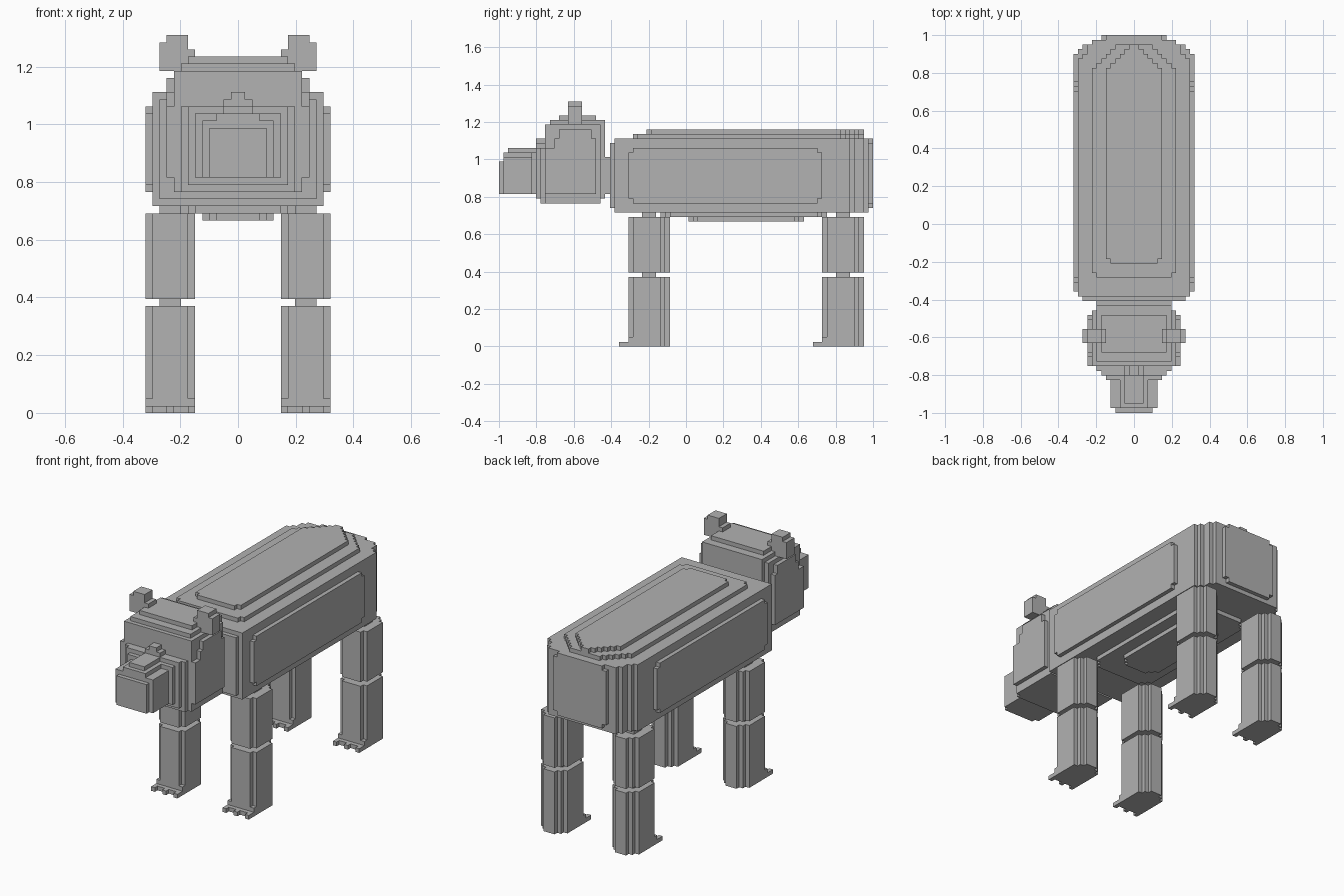
import bpy, bmesh, math

if "Cube" in bpy.data.objects:
    bpy.data.objects.remove(bpy.data.objects["Cube"])

V = 2 / 81  # cube size; x counts from the centre, y from the front, z from the ground

fur = bpy.data.materials.new("grey_fur")
fur.diffuse_color = (0.445, 0.445, 0.445, 1)
fur.use_nodes = True
fur.node_tree.nodes["Principled BSDF"].inputs["Base Color"].default_value = fur.diffuse_color


def box(cells, x0, x1, y0, y1, z0, z1):
    cells.update((x, y, z) for x in range(x0, x1)
                 for y in range(y0, y1) for z in range(z0, z1))


def slab(cells, hw, y0, y1, z0, z1):
    box(cells, -hw, hw, y0, y1, z0, z1)


def mirrored(cells):
    return {(-1 - x, y, z) for x, y, z in cells}


def build(name, cells):
    """Skin a set of cubes with only its exposed faces."""
    bm = bmesh.new()
    verts = {}

    def vert(p):
        if p not in verts:
            verts[p] = bm.verts.new((p[0] * V, p[1] * V - 1, p[2] * V))
        return verts[p]

    for c in cells:
        for a in range(3):
            for s in (0, 1):
                n = list(c)
                n[a] += 2 * s - 1
                if tuple(n) in cells:
                    continue
                quad = []
                for u, w in ((0, 0), (1, 0), (1, 1), (0, 1)):
                    p = list(c)
                    p[a] += s
                    p[(a + 1) % 3] += u
                    p[(a + 2) % 3] += w
                    quad.append(vert(tuple(p)))
                bm.faces.new(quad if s else quad[::-1])
    bmesh.ops.dissolve_limit(bm, angle_limit=math.radians(1),
                             verts=bm.verts[:], edges=bm.edges[:])
    me = bpy.data.meshes.new(name)
    bm.to_mesh(me)
    bm.free()
    me.materials.append(fur)
    bpy.context.collection.objects.link(bpy.data.objects.new(name, me))


# Body: core with a stepped rump, raised back, side panels and belly
body = set()
slab(body, 11, 24, 25, 30, 44)
slab(body, 12, 25, 76, 29, 45)
for y, hw in ((76, 11), (77, 10), (78, 10), (79, 9)):
    slab(body, hw, y, y + 1, 29, 45)
slab(body, 7, 80, 81, 31, 44)
slab(body, 6, 80, 81, 30, 45)
for y in range(29, 79):
    slab(body, min(9, 82 - y, y - 21), y, y + 1, 45, 46)
for y in range(32, 79):
    slab(body, min(6, 79 - y, y - 27), y, y + 1, 46, 47)
slab(body, 13, 28, 70, 32, 42)
slab(body, 13, 29, 69, 31, 43)
for y in range(35, 71):
    slab(body, min(8, y - 29, 76 - y), y, y + 1, 28, 29)
for y in range(41, 66):
    slab(body, min(5, y - 38, 68 - y), y, y + 1, 27, 28)
build("body", body)

# Neck
neck = set()
slab(neck, 8, 23, 24, 33, 41)
build("neck", neck)

# Head: layered skull with cheek panels
head = set()
slab(head, 7, 8, 9, 32, 43)
slab(head, 8, 9, 10, 31, 43)
slab(head, 9, 10, 22, 31, 48)
slab(head, 8, 22, 23, 32, 49)
slab(head, 8, 11, 22, 48, 49)
slab(head, 7, 13, 21, 49, 50)
slab(head, 10, 10, 21, 33, 43)
slab(head, 10, 12, 21, 43, 45)
slab(head, 10, 13, 20, 45, 47)
# Brow ridge
slab(head, 2, 8, 10, 43, 44)
slab(head, 1, 8, 10, 44, 45)
build("head", head)

# Snout, narrowing towards the top
snout = set()
slab(snout, 4, 0, 1, 33, 40)
slab(snout, 5, 1, 7, 33, 41)
slab(snout, 6, 7, 8, 33, 42)
slab(snout, 3, 1, 8, 41, 42)
slab(snout, 2, 2, 8, 42, 43)
build("snout", snout)

# Ears
ear = set()
box(ear, 7, 11, 15, 18, 48, 52)
box(ear, 7, 10, 15, 18, 52, 53)
box(ear, 6, 8, 15, 18, 49, 51)
build("right_ear", ear)
build("left_ear", mirrored(ear))


# Legs: two eight-sided segments with thin joints, and a toed foot
def leg(y0):
    cells = set()
    for z0, z1 in ((0, 15), (16, 28)):
        box(cells, 7, 12, y0, y0 + 1, z0, z1)
        box(cells, 6, 13, y0 + 1, y0 + 7, z0, z1)
        box(cells, 7, 12, y0 + 7, y0 + 8, z0, z1)
        box(cells, 8, 11, y0 + 8, y0 + 9, z0, z1)
    for z in (15, 28):
        box(cells, 8, 11, y0 + 3, y0 + 6, z, z + 1)
    box(cells, 6, 13, y0, y0 + 1, 0, 2)
    box(cells, 7, 12, y0 - 1, y0, 0, 1)
    for x in (6, 9, 12):
        box(cells, x, x + 1, y0 - 2, y0, 0, 1)
    return cells


for name, y0 in (("front", 28), ("hind", 70)):
    build("right_" + name + "_leg", leg(y0))
    build("left_" + name + "_leg", mirrored(leg(y0)))
